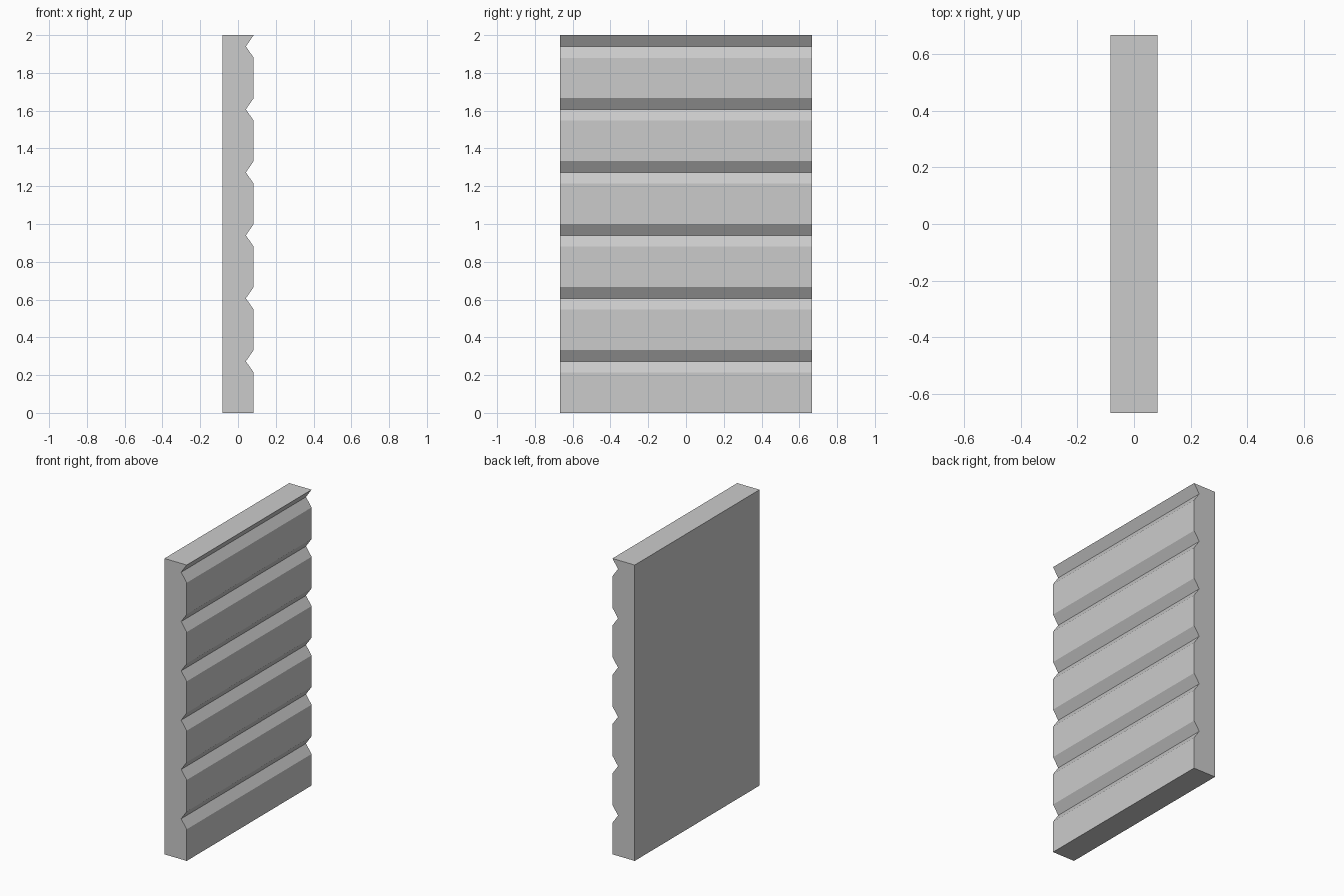
import bpy
import bmesh
from mathutils import Vector

if "Cube" in bpy.data.objects:
    bpy.data.objects.remove(bpy.data.objects["Cube"])

HALF_T, HALF_W = 0.0833, 0.6667   # half thickness (x), half width (y)
ROWS, HEIGHT = 6, 2.0
PITCH = HEIGHT / ROWS
DEPTH, HALF_GROOVE = 0.0417, 0.06

# Side profile (x, z): flat back, one V groove under the top of each board
profile = [(-HALF_T, HEIGHT), (-HALF_T, 0.0), (HALF_T, 0.0)]
for i in range(1, ROWS + 1):
    top = i * PITCH
    profile += [(HALF_T, top - 2 * HALF_GROOVE),
                (HALF_T - DEPTH, top - HALF_GROOVE),
                (HALF_T, top)]

# Sweep the profile across the width of the panel
bm = bmesh.new()
face = bm.faces.new([bm.verts.new((x, -HALF_W, z)) for x, z in profile])
swept = bmesh.ops.extrude_face_region(bm, geom=[face], use_keep_orig=True)
moved = [g for g in swept["geom"] if isinstance(g, bmesh.types.BMVert)]
bmesh.ops.translate(bm, verts=moved, vec=Vector((0, 2 * HALF_W, 0)))
bmesh.ops.recalc_face_normals(bm, faces=bm.faces)

mesh = bpy.data.meshes.new("grooved_wall_panel")
bm.to_mesh(mesh)
bm.free()
panel = bpy.data.objects.new("grooved_wall_panel", mesh)
bpy.context.collection.objects.link(panel)
